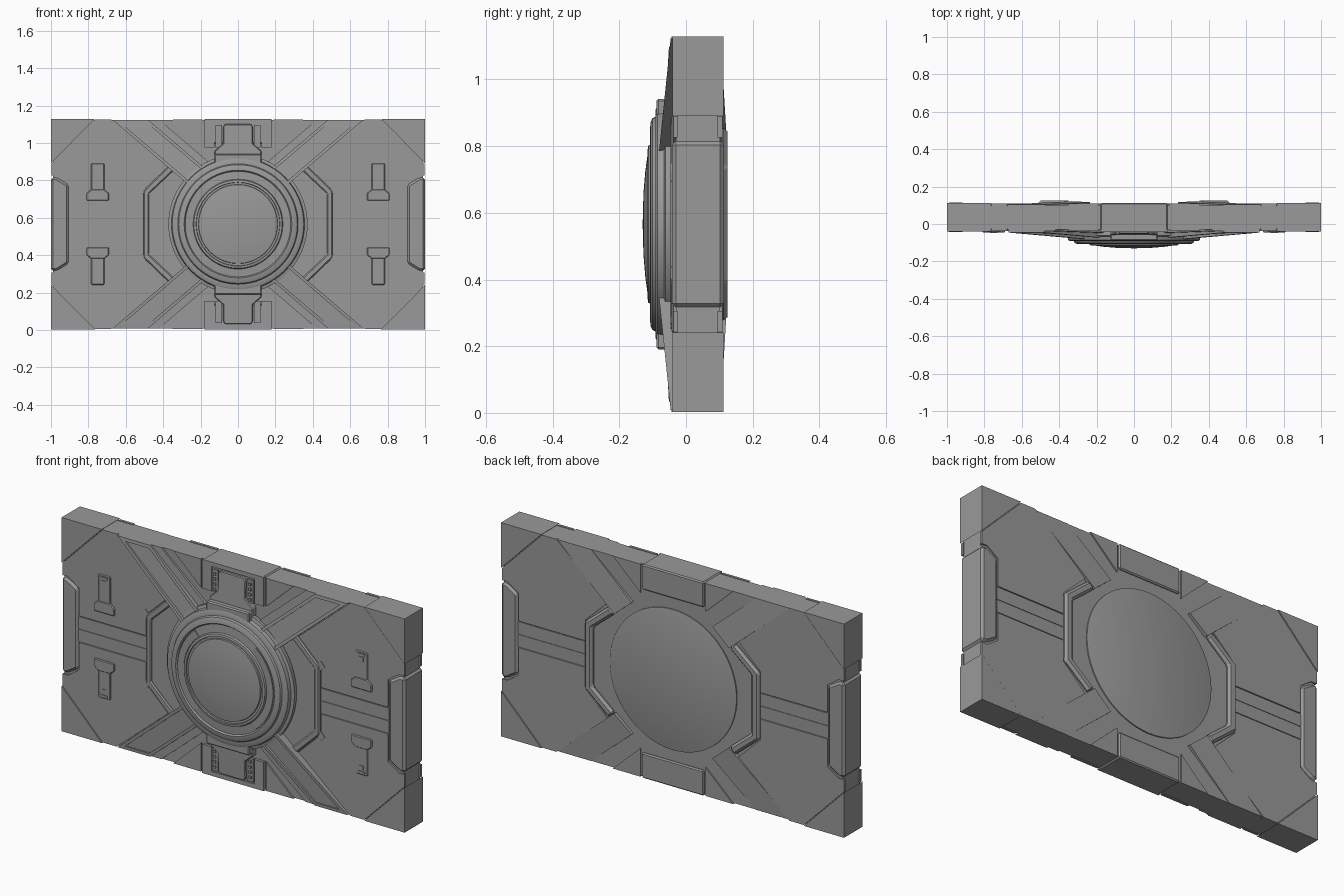
import bpy, bmesh, math

if "Cube" in bpy.data.objects:
    bpy.data.objects.remove(bpy.data.objects["Cube"])

CZ = 0.566          # height of the panel centre
H = 0.563           # half height

grey = bpy.data.materials.new("plain grey")
grey.diffuse_color = (0.32, 0.32, 0.32, 1)
grey.use_nodes = True
grey.node_tree.nodes["Principled BSDF"].inputs["Base Color"].default_value = grey.diffuse_color


def finish(name, bm, bevel=0.0):
    bmesh.ops.recalc_face_normals(bm, faces=bm.faces)
    me = bpy.data.meshes.new(name)
    bm.to_mesh(me)
    bm.free()
    me.materials.append(grey)
    ob = bpy.data.objects.new(name, me)
    ob.location.z = CZ
    bpy.context.collection.objects.link(ob)
    if bevel:
        mod = ob.modifiers.new("edge", 'BEVEL')
        mod.width, mod.segments = bevel, 1
        mod.limit_method = 'ANGLE'
    return ob


def prism(name, outlines, y0, y1, mx=True, mz=True, bevel=0.0):
    """Extrude x-z outlines from y0 to y1 (y1 may depend on x, z), mirrored."""
    top = y1 if callable(y1) else (lambda x, z: y1)
    bm = bmesh.new()
    for pts in outlines:
        for sx in ((1, -1) if mx else (1,)):
            for sz in ((1, -1) if mz else (1,)):
                a = [bm.verts.new((x * sx, y0, z * sz)) for x, z in pts]
                b = [bm.verts.new((x * sx, top(x, z), z * sz)) for x, z in pts]
                bm.faces.new(a)
                bm.faces.new(b)
                for i in range(len(pts)):
                    j = (i + 1) % len(pts)
                    bm.faces.new((a[i], a[j], b[j], b[i]))
    return finish(name, bm, bevel)


def rect(x0, x1, z0, z1):
    return [(x0, z0), (x1, z0), (x1, z1), (x0, z1)]


def lathe(name, profile, n=64):
    """Spin a radius/depth profile about the y axis."""
    bm = bmesh.new()
    vs = [bm.verts.new((r, y, 0)) for r, y in profile]
    es = [bm.edges.new(p) for p in zip(vs, vs[1:])]
    bmesh.ops.spin(bm, geom=vs + es, cent=(0, 0, 0), axis=(0, 1, 0),
                   angle=2 * math.pi, steps=n, use_duplicate=False)
    bmesh.ops.remove_doubles(bm, verts=bm.verts, dist=1e-4)
    ob = finish(name, bm)
    bpy.context.view_layer.objects.active = ob
    ob.select_set(True)
    bpy.ops.object.shade_smooth_by_angle(angle=math.radians(30))
    ob.select_set(False)
    return ob


# Core slab, corner blocks and side plates
prism("core_slab", [rect(-0.99, 0.99, -0.557, 0.557)], -0.03, 0.102, False, False)
prism("corner_block", [[(0.765, H), (1, H), (1, 0.325)]], -0.041, 0.112)
side = [(0.905, -0.21), (0.97, -0.25), (1, -0.25), (1, 0.25), (0.97, 0.25), (0.905, 0.21)]
prism("side_plate", [side], -0.042, 0.114, mz=False, bevel=0.012)

# Large face panels on both sides, with a channel left for the centre strips
panel = [(0.68, 0.56), (0.763, 0.56), (0.997, 0.323), (0.997, 0.26), (0.965, 0.26),
         (0.90, 0.215), (0.90, 0.07), (0.51, 0.07), (0.51, 0.18), (0.38, 0.305)]
prism("front_panel", [panel], -0.025, -0.038)
prism("back_panel", [panel], 0.095, 0.109)
strips = [rect(0.51, 0.905, 0.003, 0.064)]
prism("front_strip", strips, -0.025, -0.034)
prism("back_strip", strips, 0.095, 0.105)
gusset = [[(0.19, 0.56), (0.35, 0.56), (0.19, 0.41)]]
prism("front_gusset", gusset, -0.025, -0.038)
prism("back_gusset", gusset, 0.095, 0.109)

# Angled brackets around the disc
hexa = [(0.2, -0.3), (0.345, -0.3), (0.475, -0.165), (0.475, 0.165), (0.345, 0.3), (0.2, 0.3)]
prism("front_inner_panel", [hexa], -0.025, -0.037, mz=False)
half = [(0.505, 0.18), (0.36, 0.32), (0.335, 0.295), (0.475, 0.163)]
bracket = half + [(x, -z) for x, z in reversed(half)]
prism("front_bracket", [bracket], -0.025, -0.046, mz=False, bevel=0.006)
half = [(0.51, 0.175), (0.365, 0.295), (0.335, 0.26), (0.462, 0.155)]
bracket = half + [(x, -z) for x, z in reversed(half)]
prism("back_bracket", [bracket], 0.095, 0.125, mz=False, bevel=0.012)
prism("bracket_tab", [[(0.485, 0.185), (0.51, 0.16), (0.535, 0.185), (0.51, 0.21)]],
      -0.025, -0.042)


# Diagonal braces, thicker toward the middle
def slant(x, z0=0.557, z1=0.21):
    return x - (z0 - z1) * 1.17


def bar(x0, x1, z0=0.557, z1=0.21):
    s = (0.557 - z0) * 1.17
    return [(x0 - s, z0), (x1 - s, z0), (slant(x1, 0.557, z1), z1), (slant(x0, 0.557, z1), z1)]


def wedge(edge, inner):
    return lambda x, z: edge + (inner - edge) * (0.557 - abs(z)) / 0.3


prism("front_brace", [bar(0.48, 0.67)], -0.025, wedge(-0.039, -0.062))
prism("front_brace_rail", [bar(0.48, 0.505), bar(0.645, 0.67), bar(0.505, 0.645, 0.557, 0.54)],
      -0.025, wedge(-0.046, -0.077))
prism("front_brace_shoulder", [bar(0.42, 0.48)], -0.025, wedge(-0.037, -0.05))
prism("back_brace", [[(0.48, 0.557), (0.68, 0.557), (0.335, 0.262), (0.235, 0.347)]],
      0.095, wedge(0.104, 0.122))

# Central blocks on the top and bottom edges
prism("edge_block", [rect(-0.18, 0.18, 0.43, H)], -0.036, 0.112, False, True, 0.006)
prism("block_rim", [rect(0.125, 0.18, 0.41, H), [(0.125, 0.54), (0.125, H), (0, H), (0, 0.54)]],
      -0.03, -0.043)
neck = [(0.068, 0.535), (0.08, 0.52), (0.08, 0.43), (0.125, 0.39), (0.125, 0.3)]
neck += [(-x, z) for x, z in reversed(neck)]
prism("clasp_neck", [neck], -0.025, wedge(-0.05, -0.066), False, True, 0.004)
prism("clasp_base", [rect(-0.125, 0.125, 0.3, 0.376)], -0.05, -0.088, False, True, 0.006)
prism("clasp_rail", [rect(0.085, 0.12, 0.41, 0.53)], -0.025, -0.046)
prism("clasp_rivet", [rect(0.096, 0.110, z, z + 0.014) for z in (0.42, 0.447, 0.474, 0.501)],
      -0.04, -0.052)

# Small latches on the side panels
prism("latch_stem", [rect(0.715, 0.785, 0.17, 0.325)], -0.03, -0.043, bevel=0.004)
prism("latch_foot", [[(0.69, 0.125), (0.81, 0.125), (0.81, 0.165), (0.785, 0.185),
                      (0.715, 0.185), (0.69, 0.165)]], -0.03, -0.046, bevel=0.004)
prism("latch_stud", [rect(0.738, 0.762, 0.275, 0.298), rect(0.73, 0.77, 0.305, 0.315)],
      -0.04, -0.047)

# Stepped round boss with a shallow dome
lathe("round_boss", [(0.36, -0.02), (0.372, -0.045), (0.372, -0.062), (0.356, -0.066),
                     (0.352, -0.086), (0.343, -0.091), (0.322, -0.092), (0.317, -0.101),
                     (0.306, -0.106), (0.288, -0.108), (0.282, -0.100), (0.24, -0.103),
                     (0.236, -0.113), (0.224, -0.115), (0.222, -0.108), (0.212, -0.108),
                     (0.21, -0.115), (0.16, -0.122), (0.1, -0.127), (0.05, -0.129), (0, -0.13)])
# Raised arc segments on the boss ring
for name, mid in (("ring_segment_left", 180), ("ring_segment_right", 0)):
    arc = [math.radians(mid + a) for a in range(-50, 51, 5)]
    pts = [(0.278 * math.cos(a), 0.278 * math.sin(a)) for a in arc]
    pts += [(0.242 * math.cos(a), 0.242 * math.sin(a)) for a in reversed(arc)]
    prism(name, [pts], -0.09, -0.106, False, False)
# Flat round plate on the back
lathe("back_disc", [(0.37, 0.095), (0.37, 0.108), (0.364, 0.110), (0, 0.110)])
